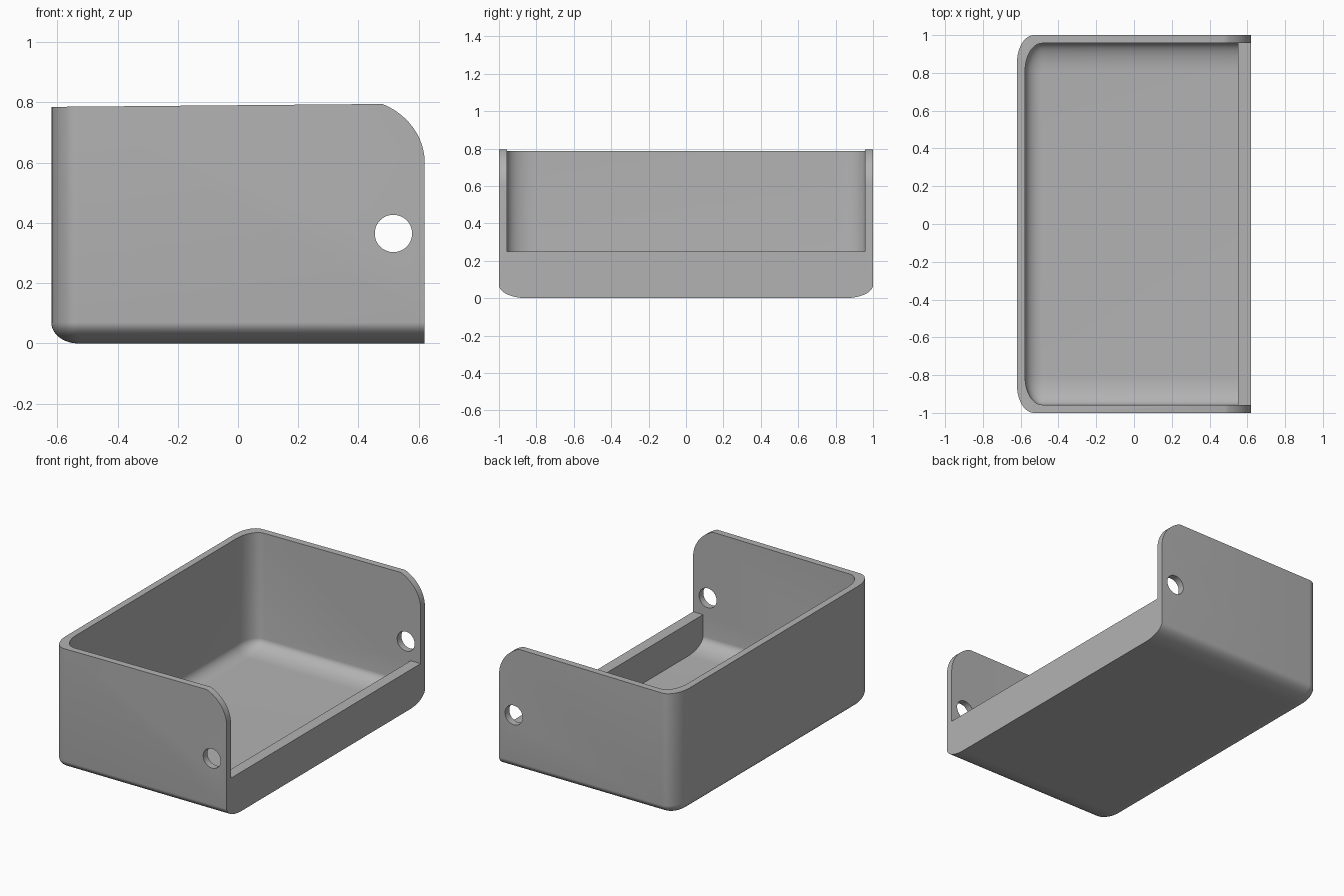
import bpy, bmesh
from math import pi, sin, cos
from mathutils import Vector

if "Cube" in bpy.data.objects:
    bpy.data.objects.remove(bpy.data.objects["Cube"])

HALF_X, HALF_Y, WALL = 0.62, 1.0, 0.043
LIP_X, LIP_Z = 0.55, 0.25
ROUND = Vector((0.09, 0.15, 0.07))
STEPS = 12


def new_object(name, bm):
    bmesh.ops.recalc_face_normals(bm, faces=bm.faces)
    mesh = bpy.data.meshes.new(name)
    bm.to_mesh(mesh)
    bm.free()
    obj = bpy.data.objects.new(name, mesh)
    bpy.context.collection.objects.link(obj)
    return obj


def rounded_block(name, x0, x1, half_y, z0, z1):
    """Block rounded along its base and left corners, flat on its +x end."""
    levels = [(cos(a), z0 + ROUND.z * (1 - sin(a)))
              for a in (pi / 2 * (1 - i / STEPS) for i in range(STEPS + 1))]
    levels = [(sin(a), z0 + ROUND.z * (1 - cos(a)))
              for a in (pi / 2 * i / STEPS for i in range(STEPS + 1))]
    levels.append((1, z1))
    bm = bmesh.new()
    rings = []
    for grow, z in levels:
        cx, cy = x0 + ROUND.x, half_y - ROUND.y
        arc = [(cx - ROUND.x * grow * sin(t), cy + ROUND.y * grow * cos(t))
               for t in (pi / 2 * i / STEPS for i in range(STEPS + 1))]
        outline = [(x1, arc[0][1])] + arc
        outline += [(x, -y) for x, y in reversed(outline)]
        rings.append([bm.verts.new((x, y, z)) for x, y in outline])
    count = len(rings[0])
    for low, high in zip(rings, rings[1:]):
        for i in range(count):
            j = (i + 1) % count
            bm.faces.new((low[i], low[j], high[j], high[i]))
    bm.faces.new(rings[0])
    bm.faces.new(rings[-1])
    bmesh.ops.remove_doubles(bm, verts=bm.verts, dist=1e-5)
    return new_object(name, bm)


def side_prism(name, profile, half_y):
    """Extrude an x-z profile across the width."""
    bm = bmesh.new()
    face = bm.faces.new([bm.verts.new((x, -half_y, z)) for x, z in profile])
    moved = bmesh.ops.extrude_face_region(bm, geom=[face])["geom"]
    bmesh.ops.translate(bm, vec=(0, 2 * half_y, 0),
                        verts=[v for v in moved if isinstance(v, bmesh.types.BMVert)])
    return new_object(name, bm)


def cut(target, cutter):
    cutter.hide_render = True
    mod = target.modifiers.new("cut", 'BOOLEAN')
    mod.operation, mod.solver, mod.object = 'DIFFERENCE', 'EXACT', cutter
    bpy.context.view_layer.objects.active = target
    bpy.ops.object.modifier_apply(modifier=mod.name)
    bpy.data.objects.remove(cutter)


# Outer body
tray = rounded_block("open_tray", -HALF_X, HALF_X, HALF_Y, 0, 1)

# Hollow inside, with the same soft corners
cut(tray, rounded_block("hollow", -HALF_X + WALL, LIP_X, HALF_Y - WALL, WALL, 1.2))

# Open end above the low lip
cut(tray, side_prism("opening", [(LIP_X - 0.1, LIP_Z), (1, LIP_Z), (1, 1.2),
                                 (LIP_X - 0.1, 1.2)], HALF_Y - WALL))

# Sloping rim with rounded ends on the side walls
rim = [(-1, 0.782), (0.48, 0.795)]
start = 1.14
rim += [(0.38 + 0.24 * cos(a), 0.6 + 0.2145 * sin(a))
        for a in (start * (1 - i / STEPS) for i in range(1, STEPS + 1))]
cut(tray, side_prism("rim_cutter", rim + [(1, 0.6), (1, 1.4), (-1, 1.4)], 1.3))

# Pivot holes through both side walls
hole = [(0.516 + 0.062 * cos(2 * pi * i / 48), 0.365 + 0.062 * sin(2 * pi * i / 48))
        for i in range(48)]
cut(tray, side_prism("hole_cutter", hole, 1.3))

# Plain grey finish
grey = bpy.data.materials.new("plain_grey")
grey.use_nodes = True
colour = (0.45, 0.45, 0.45, 1)
grey.diffuse_color = colour
grey.node_tree.nodes["Principled BSDF"].inputs["Base Color"].default_value = colour
tray.data.materials.clear()
tray.data.materials.append(grey)

bpy.ops.object.select_all(action='DESELECT')
tray.select_set(True)
bpy.context.view_layer.objects.active = tray
bpy.ops.object.shade_smooth_by_angle(angle=0.5)
